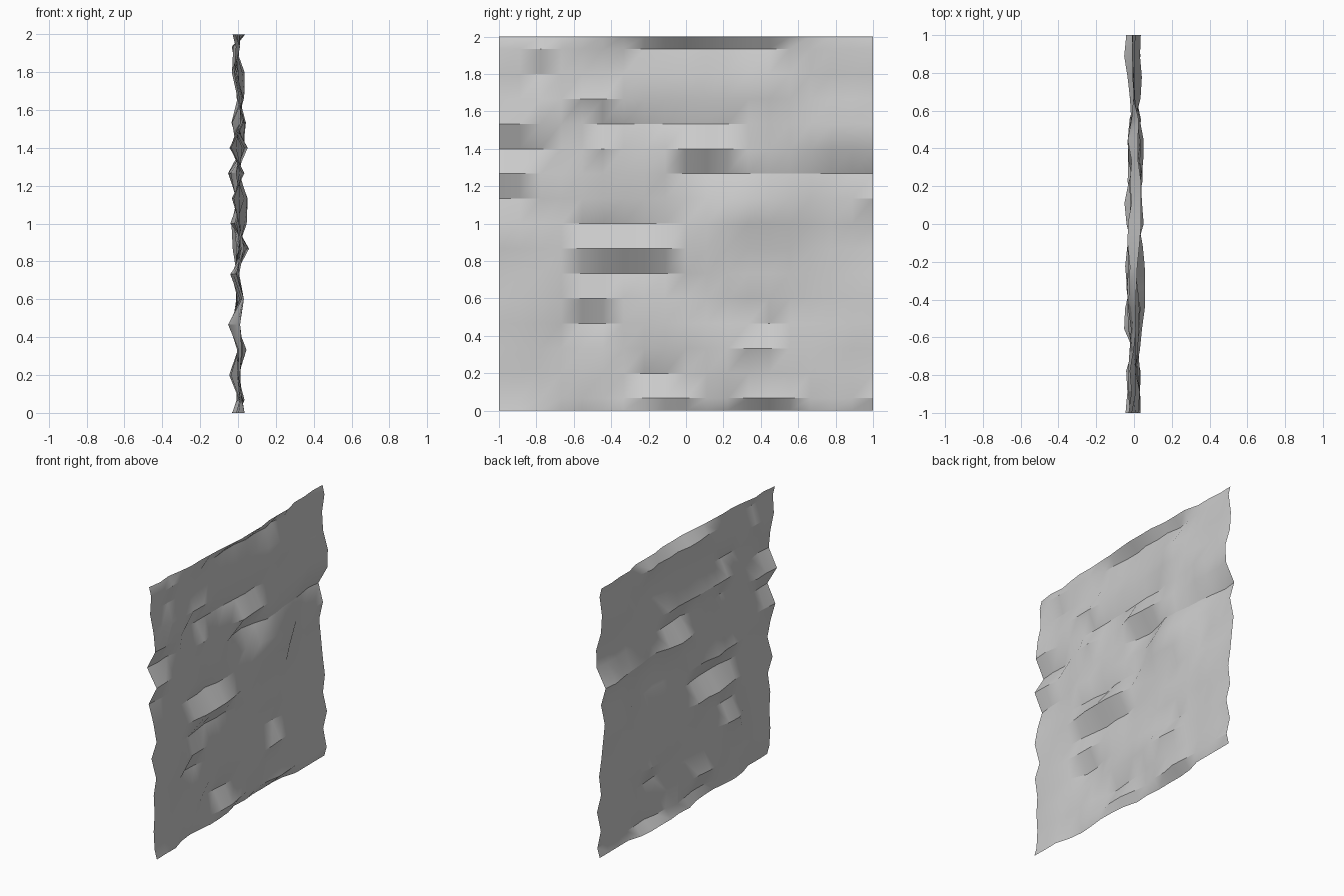
import bpy, bmesh, random

random.seed(4)
cube = bpy.data.objects.get("Cube")
if cube:
    bpy.data.objects.remove(cube, do_unlink=True)

COLUMNS = 18
LIMIT = 0.065
FADE = 0.18

# Stretches of the sheet along y, and the depths of its folds
zones = {
    "front_edge": (-1, -.8),
    "front": (-.55, -.38),
    "middle": (-.28, -.1),
    "centre": (0, .15),
    "rear": (.3, .5),
    "rear_edge": (.72, 1),
}
HIGH, RISE, DIP, LOW = .042, .024, -.024, -.042

# Ridges and valleys, row by row from the bottom edge to the top edge
rows = [
    dict(front_edge=HIGH, centre=DIP, rear=DIP),
    dict(front_edge=RISE, middle=RISE, rear=RISE, rear_edge=RISE),
    dict(middle=LOW),
    dict(front_edge=RISE, centre=RISE, rear=HIGH, rear_edge=RISE),
    dict(front=LOW, rear=DIP),
    dict(front_edge=HIGH, front=RISE),
    dict(front=DIP, middle=DIP),
    dict(front_edge=RISE, front=HIGH, middle=HIGH, rear_edge=DIP),
    dict(front=DIP, middle=DIP, rear=HIGH, rear_edge=DIP),
    dict(front_edge=DIP, front=RISE, rear=HIGH),
    dict(front_edge=RISE, centre=LOW, rear_edge=LOW),
    dict(front_edge=LOW, front=RISE, centre=HIGH, rear=RISE, rear_edge=RISE),
    dict(front_edge=RISE, front=DIP, middle=DIP, centre=DIP, rear_edge=HIGH),
    dict(front=RISE, rear=RISE),
    dict(front_edge=DIP, front=DIP, rear=RISE),
    dict(middle=DIP, centre=DIP, rear=DIP),
    dict(front_edge=DIP, middle=RISE, centre=RISE, rear=RISE),
]


def row_height(row):
    """Half-height strips at the bottom and top edges, even strips between."""
    return min(max((2 * row - 1) / 15, 0), 2)


def fold_depth(folds, y):
    """Sum the folds of a row, each fading out past its ends."""
    depth = random.uniform(-.012, .012)
    for zone, amount in folds.items():
        start, end = zones[zone]
        outside = max(start - y, y - end, 0)
        depth += amount * max(0, 1 - outside / FADE)
    return min(max(depth, -LIMIT), LIMIT)


# Crumpled upright sheet
bm = bmesh.new()
grid = []
for row, folds in enumerate(rows):
    line = []
    for col in range(COLUMNS + 1):
        y = -1 + 2 * col / COLUMNS
        line.append(bm.verts.new((fold_depth(folds, y), y, row_height(row))))
    grid.append(line)
for low, high in zip(grid, grid[1:]):
    for c in range(COLUMNS):
        bm.faces.new((low[c], low[c + 1], high[c + 1], high[c]))
mesh = bpy.data.meshes.new("crumpled_sheet")
bm.to_mesh(mesh)
bm.free()
sheet = bpy.data.objects.new("crumpled_sheet", mesh)
bpy.context.collection.objects.link(sheet)

# Plain grey material
grey = bpy.data.materials.new("light_grey")
grey.use_nodes = True
colour = (.6, .6, .6, 1)
grey.diffuse_color = colour
grey.node_tree.nodes["Principled BSDF"].inputs["Base Color"].default_value = colour
mesh.materials.append(grey)

# Soft surface with sharp folds
bpy.ops.object.select_all(action='DESELECT')
sheet.select_set(True)
bpy.context.view_layer.objects.active = sheet
bpy.ops.object.shade_smooth_by_angle(angle=.52)
